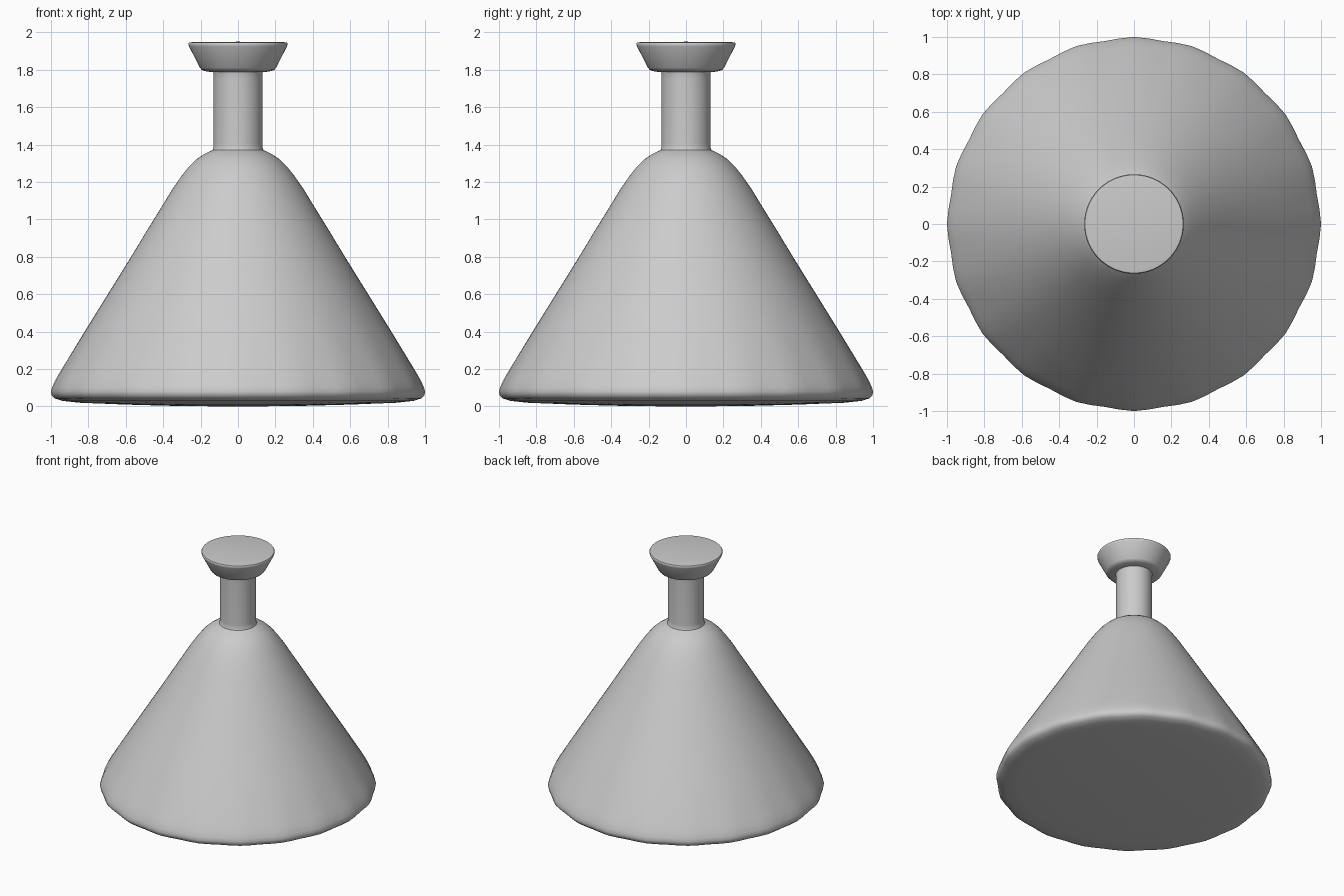
import bpy, bmesh, math

if "Cube" in bpy.data.objects:
    bpy.data.objects.remove(bpy.data.objects["Cube"])

SEG = 80


def lathe(name, profile, facet=None, angle=40):
    """Spin an (r, z) profile round z; facet(z) softens the ring towards a 20-gon."""
    bm = bmesh.new()
    rings = []
    for r, z in profile:
        if r == 0:
            rings.append([bm.verts.new((0, 0, z))])
            continue
        ring = []
        for i in range(SEG):
            a = 2 * math.pi * i / SEG
            k = facet(z) if facet else 0
            rr = r * (1 - k * (1 - math.cos(20 * a)) / 2)
            ring.append(bm.verts.new((rr * math.cos(a), rr * math.sin(a), z)))
        rings.append(ring)
    for lo, hi in zip(rings, rings[1:]):
        for i in range(SEG):
            j = (i + 1) % SEG
            if len(lo) == 1:
                bm.faces.new((lo[0], hi[j], hi[i]))
            elif len(hi) == 1:
                bm.faces.new((lo[i], lo[j], hi[0]))
            else:
                bm.faces.new((lo[i], lo[j], hi[j], hi[i]))
    bmesh.ops.recalc_face_normals(bm, faces=bm.faces)
    me = bpy.data.meshes.new(name)
    bm.to_mesh(me)
    bm.free()
    ob = bpy.data.objects.new(name, me)
    bpy.context.collection.objects.link(ob)
    bpy.ops.object.select_all(action='DESELECT')
    ob.select_set(True)
    bpy.context.view_layer.objects.active = ob
    bpy.ops.object.shade_smooth_by_angle(angle=math.radians(angle))
    return ob


# Conical flask body with rounded base rim and shoulder, plus neck
lathe("flask_body", [
    (0, 0), (0.3, 0.002), (0.6, 0.01), (0.85, 0.02), (0.94, 0.03), (0.98, 0.043),
    (0.997, 0.06), (1.0, 0.08), (0.993, 0.105), (0.975, 0.143), (0.95, 0.187),
    (0.82, 0.4), (0.696, 0.6), (0.572, 0.8), (0.487, 0.94), (0.41, 1.065),
    (0.35, 1.163), (0.30, 1.235), (0.26, 1.285), (0.22, 1.323), (0.18, 1.35),
    (0.15, 1.364), (0.136, 1.371), (0.131, 1.385), (0.13, 1.41),
    (0.13, 1.75), (0.131, 1.78), (0.135, 1.795), (0, 1.795),
], facet=lambda z: 0.012 * max(0, 1 - z / 0.45))

# Flared stopper with softened edges
lathe("stopper", [
    (0, 1.785), (0.14, 1.787), (0.175, 1.793), (0.193, 1.799), (0.203, 1.81),
    (0.262, 1.925), (0.266, 1.938), (0.262, 1.945), (0.245, 1.948), (0, 1.95),
], angle=50)
